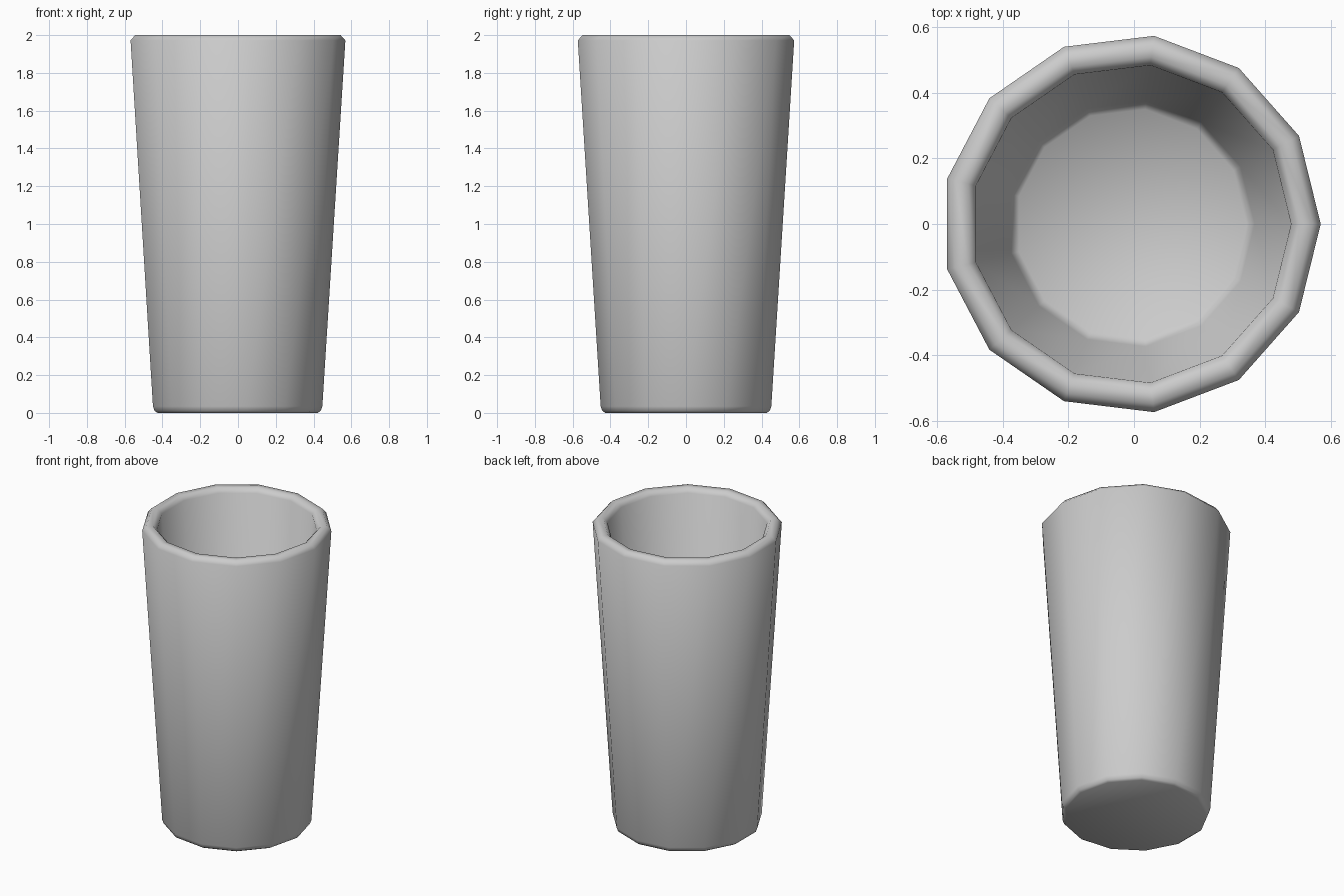
import bpy, bmesh, math

if "Cube" in bpy.data.objects:
    bpy.data.objects.remove(bpy.data.objects["Cube"])

SIDES = 13
SHIFT_X = -0.0085  # centres the odd-sided outline on x = 0

# Profile (radius, z) from the outer base, over the rim, down to the inner floor
profile = [
    (0.430, 0.0), (0.446, 0.01), (0.455, 0.035),   # rounded foot
    (0.577, 1.972), (0.552, 2.0),                  # outer wall and rim bevel
    (0.512, 2.0), (0.487, 1.972),                  # rim top and inner bevel
    (0.376, 0.12), (0.352, 0.095),                 # inner wall and floor bevel
]

# Cup: rings of the profile joined by quads, capped below and inside
bm = bmesh.new()
rings = []
for r, z in profile:
    rings.append([bm.verts.new((SHIFT_X + r * math.cos(2 * math.pi * i / SIDES),
                                r * math.sin(2 * math.pi * i / SIDES), z))
                  for i in range(SIDES)])
for a, b in zip(rings, rings[1:]):
    for i in range(SIDES):
        j = (i + 1) % SIDES
        bm.faces.new((a[i], a[j], b[j], b[i]))
bm.faces.new(rings[0][::-1])
bm.faces.new(rings[-1])
bmesh.ops.recalc_face_normals(bm, faces=bm.faces[:])
for f in bm.faces:
    f.smooth = True

mesh = bpy.data.meshes.new("cup")
bm.to_mesh(mesh)
bm.free()
cup = bpy.data.objects.new("cup", mesh)
bpy.context.collection.objects.link(cup)
